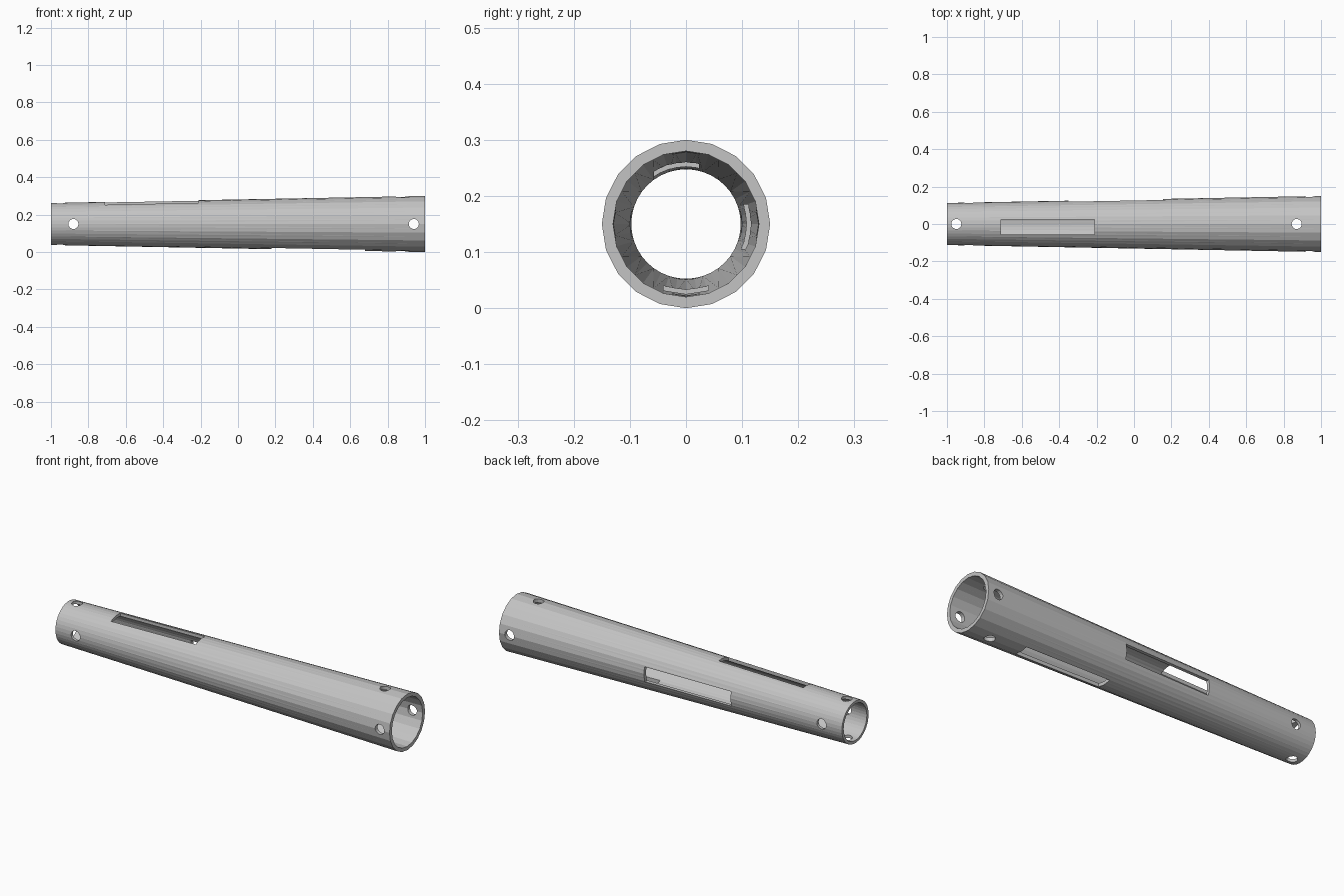
import bpy, bmesh, math
from mathutils import Matrix, Vector

cube = bpy.data.objects.get("Cube")
if cube:
    bpy.data.objects.remove(cube, do_unlink=True)

SEG = 40          # facets around the narrow end; the wide end reads as half as many
AXIS_Z = 0.15     # height of the tube axis
TAPER = 0.75      # narrow end radius relative to the wide end

grey = bpy.data.materials.new("plain grey")
grey.use_nodes = True
grey.diffuse_color = (0.55, 0.55, 0.55, 1)
grey.node_tree.nodes["Principled BSDF"].inputs["Base Color"].default_value = grey.diffuse_color


def make_object(name, bm):
    bmesh.ops.recalc_face_normals(bm, faces=bm.faces)
    mesh = bpy.data.meshes.new(name)
    bm.to_mesh(mesh)
    bm.free()
    mesh.materials.append(grey)
    obj = bpy.data.objects.new(name, mesh)
    bpy.context.collection.objects.link(obj)
    return obj


def ring(bm, x, radius, coarse):
    """Circle of vertices; a coarse ring drops every second one onto the chord."""
    verts = []
    for i in range(SEG):
        a = math.tau * i / SEG
        r = radius * math.cos(math.tau / SEG) if coarse and i % 2 else radius
        verts.append(bm.verts.new((x, r * math.sin(a), AXIS_Z + r * math.cos(a))))
    return verts


# Tapered hollow tube
bm = bmesh.new()
outer, inner = 0.15, 0.13
loops = [ring(bm, 1, outer, True), ring(bm, -1, outer * TAPER, False),
         ring(bm, -1, inner * TAPER, False), ring(bm, 1, inner, True)]
for k in range(4):
    a, b = loops[k], loops[(k + 1) % 4]
    for i in range(SEG):
        j = (i + 1) % SEG
        bm.faces.new((a[i], a[j], b[j], b[i]))
bmesh.ops.triangulate(bm, faces=bm.faces)
tube = make_object("tapered_tube", bm)

# Cutter holding pin holes and slots
bm = bmesh.new()


def pin_hole(x, rotation):
    bmesh.ops.create_cone(bm, cap_ends=True, segments=16, radius1=0.027, radius2=0.027,
                          depth=0.5, matrix=Matrix.Translation((x, 0, AXIS_Z)) @ rotation)


def slot(low, high):
    low, high = Vector(low), Vector(high)
    bmesh.ops.create_cube(bm, size=1, matrix=Matrix.Translation((low + high) / 2)
                          @ Matrix.Diagonal((*(high - low), 1)))


for x in (-0.88, 0.94):
    pin_hole(x, Matrix.Rotation(math.pi / 2, 4, "X"))
for x in (-0.95, 0.87):
    pin_hole(x, Matrix.Identity(4))

slot((-0.71, -0.057, 0.21), (-0.21, 0.023, 0.4))     # top slot
slot((-0.35, 0.06, 0.105), (0.155, 0.25, 0.185))     # back slot
slot((0.18, -0.04, -0.1), (0.68, 0.04, 0.08))        # underside slot
cutter = make_object("hole_cutter", bm)
cutter.hide_render = True

# Cut the openings, then discard the cutter
mod = tube.modifiers.new("openings", "BOOLEAN")
mod.operation = "DIFFERENCE"
mod.solver = "EXACT"
mod.object = cutter
bpy.context.view_layer.objects.active = tube
tube.select_set(True)
bpy.ops.object.modifier_apply(modifier=mod.name)
bpy.data.objects.remove(cutter, do_unlink=True)
